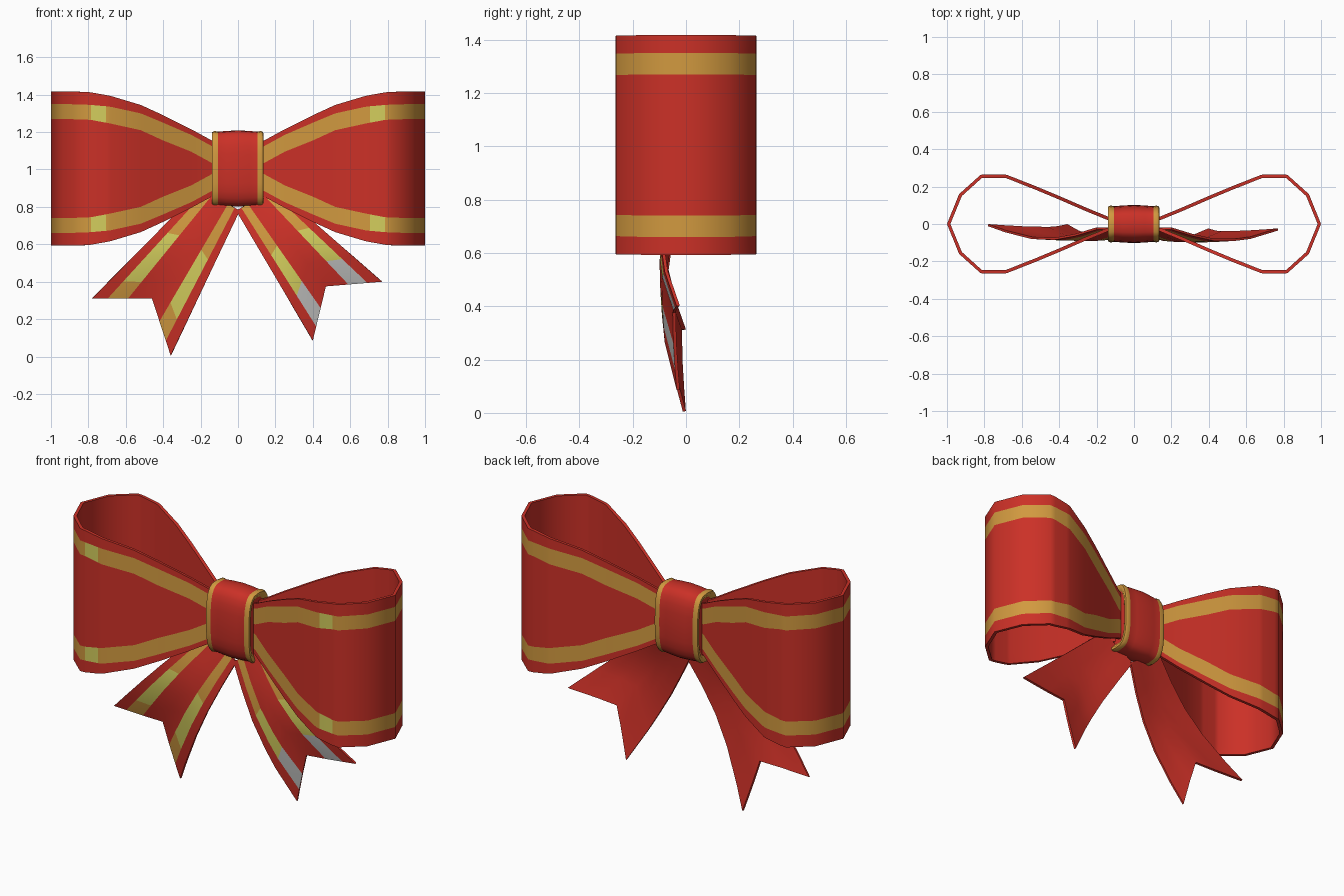
import bpy, math

if "Cube" in bpy.data.objects:
    bpy.data.objects.remove(bpy.data.objects["Cube"])


def mat(name, rgb):
    m = bpy.data.materials.new(name)
    m.diffuse_color = (*rgb, 1)
    m.use_nodes = True
    m.node_tree.nodes["Principled BSDF"].inputs["Base Color"].default_value = m.diffuse_color
    return m


# red is last so that solidify's material offset turns backs and rims red
MATS = [mat("gold", (0.64, 0.32, 0.05)), mat("pale_yellow", (0.66, 0.62, 0.11)),
        mat("silver", (0.54, 0.54, 0.53)), mat("red", (0.60, 0.03, 0.02))]
GOLD, YELLOW, SILVER, RED = range(4)


def lerp(a, b, t):
    return tuple(p + (q - p) * t for p, q in zip(a, b))


def make(name, verts, faces, colours, thickness=0.0, angle=50):
    me = bpy.data.meshes.new(name)
    me.from_pydata(verts, [], faces)
    for m in MATS:
        me.materials.append(m)
    for p, c in zip(me.polygons, colours):
        p.material_index = c
    ob = bpy.data.objects.new(name, me)
    bpy.context.collection.objects.link(ob)
    bpy.ops.object.select_all(action='DESELECT')
    ob.select_set(True)
    bpy.context.view_layer.objects.active = ob
    if thickness:
        s = ob.modifiers.new("thickness", 'SOLIDIFY')
        s.thickness, s.offset = thickness, -1
        s.material_offset = s.material_offset_rim = 3
        bpy.ops.object.modifier_apply(modifier=s.name)
    bpy.ops.object.shade_smooth_by_angle(angle=math.radians(angle))
    return ob


def ribbon(name, rows, flip, rule, thickness):
    n = len(rows[0])
    verts = [v for r in rows for v in r]
    faces, cols = [], []
    for i in range(len(rows) - 1):
        for j in range(n - 1):
            f = (i * n + j, (i + 1) * n + j, (i + 1) * n + j + 1, i * n + j + 1)
            faces.append(f[::-1] if flip else f)
            cols.append(rule(i, j))
    make(name, verts, faces, cols, thickness)


# Bow loops: x, half depth, half height, stripe outer and inner height
CZ = 1.005
HALF = [(.06, .015, .12, .09, .015), (.14, .04, .15, .12, .03), (.25, .085, .21, .18, .09),
        (.40, .15, .285, .245, .15), (.52, .20, .34, .295, .205), (.68, .263, .388, .33, .24),
        (.705, .265, .393, .333, .245), (.786, .265, .407, .34, .26),
        (.82, .263, .41, .342, .262), (.935, .16, .412, .345, .265), (1.0, 0, .412, .345, .265)]
path = [(x, -y, h, a, b) for x, y, h, a, b in HALF] + HALF[-2::-1]


def loop_colour(i, j):
    if j not in (1, 3):
        return RED
    return YELLOW if i == 6 else GOLD


for side, sx in (("left", -1), ("right", 1)):
    rows = [[(sx * x, y, CZ + dz) for dz in (-h, -a, -b, b, a, h)] for x, y, h, a, b in path]
    ribbon(side + "_loop", rows, sx < 0, loop_colour, 0.018)

# Tails: swallow-tailed strips with two stripes on the front
US = (0, .13, .30, .5, .70, .87, 1)


def tail(name, top_in, top_out, tip_in, notch, tip_out, ts, depths, marks, flip):
    rows = []
    for u in US:
        top = lerp(top_in, top_out, u)
        end = lerp(tip_in, notch, u * 2) if u < .5 else lerp(notch, tip_out, u * 2 - 1)
        col = []
        for t, y in zip(ts, depths):
            x, z = lerp(top, end, t)
            col.append((x, y - 0.015 * math.sin(math.pi * u) * t, z))
        rows.append(col)
    ribbon(name, rows, flip, lambda i, j: marks[j] if i in (1, 4) else RED, 0.012)


tail("left_tail", (.01, .78), (-.20, .90), (-.36, .005), (-.46, .31), (-.78, .31),
     (0, .2, .39, .6, .84, 1), (-.03, -.065, -.085, -.08, -.045, -.012),
     (GOLD, GOLD, YELLOW, YELLOW, GOLD), False)
tail("right_tail", (-.01, .78), (.20, .90), (.40, .085), (.47, .375), (.77, .40),
     (0, .2, .40, .6, .74, 1), (-.03, -.065, -.09, -.09, -.08, -.035),
     (GOLD, GOLD, YELLOW, YELLOW, SILVER), True)

# Knot: rounded band with gold rolled edges
N = 24
STATIONS = [(-.125, .80), (-.140, .90), (-.138, .955), (-.125, .985), (-.108, .965), (-.06, .985),
            (0, 1), (.06, .985), (.104, .965), (.121, .985), (.134, .955), (.136, .90), (.121, .80)]
verts, faces, cols = [], [], []
for x, s in STATIONS:
    inset = (1 - s) * 0.2
    for k in range(N):
        a = 2 * math.pi * k / N
        c, d = math.cos(a), math.sin(a)
        verts.append((x, math.copysign(abs(c) ** .6, c) * (.102 - inset),
                      CZ + math.copysign(abs(d) ** .7, d) * (.204 - inset)))
for i in range(len(STATIONS) - 1):
    for k in range(N):
        k2 = (k + 1) % N
        faces.append((i * N + k, i * N + k2, (i + 1) * N + k2, (i + 1) * N + k)[::-1])
        cols.append(GOLD if i < 4 or i > 7 else RED)
last = (len(STATIONS) - 1) * N
faces += [tuple(range(N))[::-1], tuple(range(last, last + N))]
cols += [RED, RED]
knot = make("knot", verts, faces, cols)
# make the knot's faces point outward
bpy.ops.object.mode_set(mode='EDIT')
bpy.ops.mesh.select_all(action='SELECT')
bpy.ops.mesh.normals_make_consistent(inside=False)
bpy.ops.object.mode_set(mode='OBJECT')
